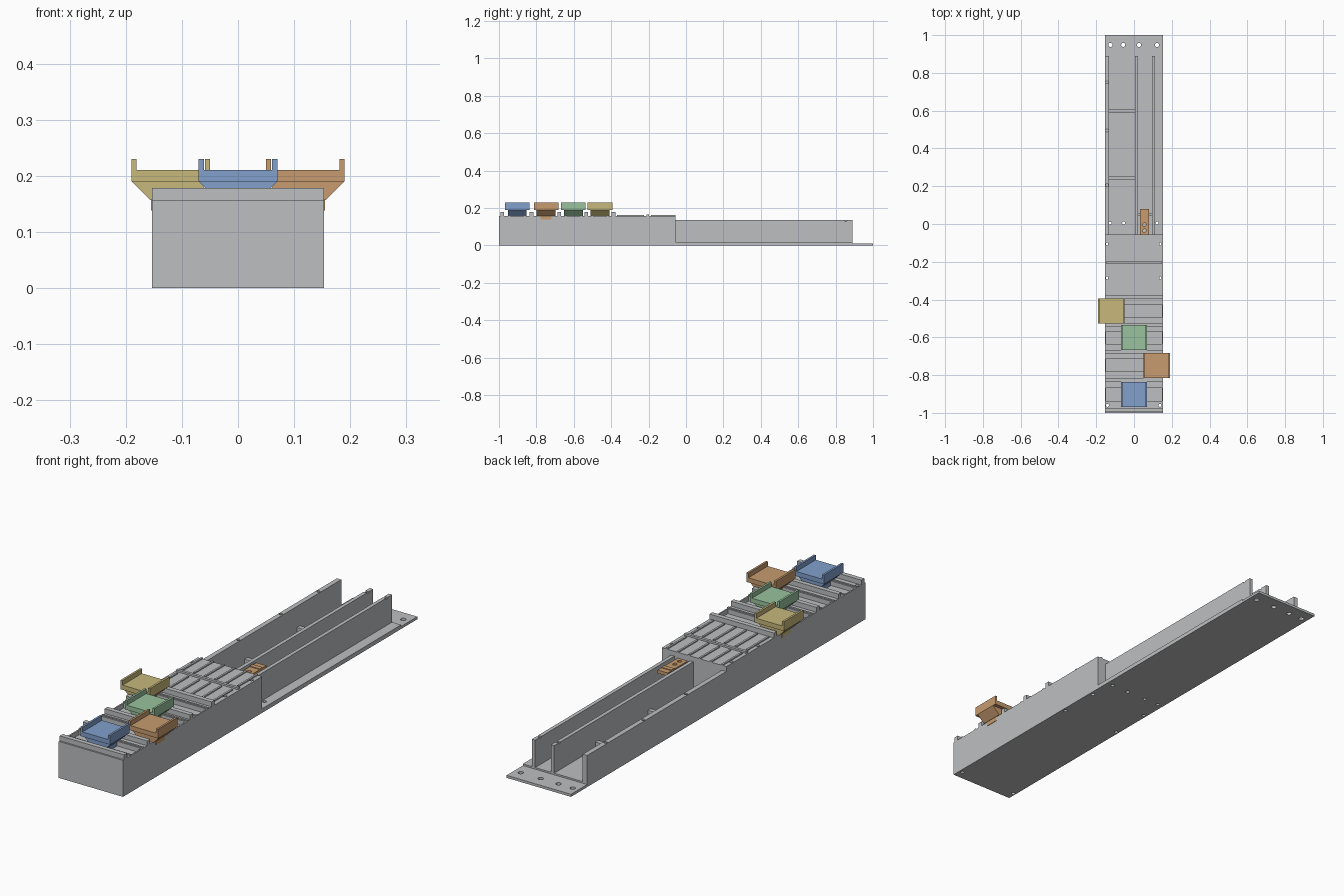
import bpy, bmesh, math
from mathutils import Matrix, Vector

if "Cube" in bpy.data.objects:
    bpy.data.objects.remove(bpy.data.objects["Cube"])


def material(name, rgb):
    m = bpy.data.materials.new(name)
    m.diffuse_color = (*rgb, 1)
    m.use_nodes = True
    m.node_tree.nodes["Principled BSDF"].inputs["Base Color"].default_value = m.diffuse_color
    return m


GREY = material("light grey", (0.51, 0.52, 0.53))
YELLOW = material("sand yellow", (0.57, 0.48, 0.20))
GREEN = material("soft green", (0.32, 0.54, 0.34))
ORANGE = material("copper orange", (0.57, 0.33, 0.16))
BLUE = material("soft blue", (0.22, 0.35, 0.60))


def add_box(bm, x0, x1, y0, y1, z0, z1):
    mat = Matrix.Translation(((x0 + x1) / 2, (y0 + y1) / 2, (z0 + z1) / 2))
    mat = mat @ Matrix.Diagonal((x1 - x0, y1 - y0, z1 - z0, 1))
    return bmesh.ops.create_cube(bm, size=1, matrix=mat)["verts"]


def add_hole(bm, x, y, r, z0=-0.1, z1=0.3):
    bmesh.ops.create_cone(bm, cap_ends=True, segments=16, radius1=r, radius2=r, depth=z1 - z0,
                          matrix=Matrix.Translation((x, y, (z0 + z1) / 2)))


def finish(name, bm, mat):
    me = bpy.data.meshes.new(name)
    bm.to_mesh(me)
    bm.free()
    ob = bpy.data.objects.new(name, me)
    bpy.context.collection.objects.link(ob)
    if mat:
        me.materials.append(mat)
    return ob


def boxes(name, mat, *dims):
    bm = bmesh.new()
    for d in dims:
        add_box(bm, *d)
    return finish(name, bm, mat)


def cut(ob, bm):
    cutter = finish("cutter", bm, None)
    cutter.hide_render = True
    mod = ob.modifiers.new("cut", 'BOOLEAN')
    mod.operation = 'DIFFERENCE'
    mod.solver = 'EXACT'
    mod.object = cutter
    bpy.context.view_layer.objects.active = ob
    bpy.ops.object.modifier_apply(modifier=mod.name)
    bpy.data.objects.remove(cutter)


W = 0.153                                  # half width
TOP = 0.157                                # top of the housing
BACK = -0.055                              # rear face of the housing
lanes = [-0.46, -0.602, -0.748, -0.903]    # tray lane centres

# housing with one groove per tray and screw holes through it
housing = boxes("housing", GREY, (-W, W, -1, BACK, 0, TOP))
bm = bmesh.new()
for y in lanes:
    add_box(bm, -0.147, 0.147, y - 0.034, y + 0.034, TOP - 0.02, TOP + 0.05)
cut(housing, bm)
bm = bmesh.new()
for x in (-0.141, 0.138):
    for y in (-0.96, -0.285, -0.105):
        add_hole(bm, x, y, 0.008)
cut(housing, bm)

# raised rails between the lanes
boxes("lane_rails", GREY, *[(-W, W, y - 0.01, y + 0.01, TOP, 0.178)
                            for y in (-0.983, -0.826, -0.677, -0.533, -0.388)])
# low guide strips alongside each groove
boxes("guide_strips", GREY, *[(-W, W, y + s * 0.042 - 0.004, y + s * 0.042 + 0.004, TOP, TOP + 0.004)
                              for y in lanes for s in (-1, 1)])

# ribbed deck
boxes("deck_ribs", GREY, *[(x - 0.004, x + 0.004, y0, y1, TOP, TOP + 0.005)
                           for x in (-0.133, -0.08, -0.027, 0.024, 0.077, 0.13)
                           for y0, y1 in ((-0.37, -0.225), (-0.187, BACK))])
boxes("deck_crossbar", GREY, (-0.147, 0.147, -0.21, -0.198, TOP, TOP + 0.008))

# rear floor and mounting flange
floor = boxes("channel_floor", GREY, (-W, W, BACK, 0.89, 0, 0.018))
bm = bmesh.new()
for x in (-0.127, -0.055, 0.04, 0.122):
    add_hole(bm, x, 0.005, 0.008)
cut(floor, bm)
flange = boxes("rear_flange", GREY, (-W, W, 0.89, 1, 0, 0.011))
bm = bmesh.new()
for x in (-0.125, -0.057, 0.027, 0.122):
    add_hole(bm, x, 0.948, 0.011)
cut(flange, bm)

# channel walls, with sockets in the wide one and notches in the thin ones
wide = boxes("left_wall", GREY, (-W, -0.132, BACK, 0.89, 0.018, 0.136))
bm = bmesh.new()
for y in (0.205, 0.495, 0.75):
    add_hole(bm, -0.143, y, 0.007, 0.1)
cut(wide, bm)
for name, x in (("middle_wall", 0.004), ("right_wall", 0.094)):
    wall = boxes(name, GREY, (x, x + 0.016, BACK, 0.89, 0.018, 0.136))
    bm = bmesh.new()
    add_box(bm, x - 0.01, x + 0.03, 0.848, 0.86, 0.131, 0.15)
    cut(wall, bm)

# low cross ribs on the channel floor
boxes("cross_ribs", GREY, *[(-0.132, 0.004, y - 0.01, y + 0.01, 0.018, 0.045)
                            for y in (0.243, 0.6)])

# small latch between the thin walls, carried by a pivot bar
latch = boxes("latch", ORANGE, (0.031, 0.079, BACK, 0.08, 0.118, 0.132))
bm = bmesh.new()
for y in (-0.035, -0.003):
    add_hole(bm, 0.055, y, 0.009)
cut(latch, bm)
boxes("latch_ridge", ORANGE, (0.031, 0.079, 0.035, 0.055, 0.132, 0.135))
boxes("latch_pivot", GREY, (0.02, 0.094, 0.045, 0.055, 0.108, 0.118))


# sliding trays: flared foot, platform and two side lips
def tray(name, mat, x, y):
    h, d = 0.07, 0.066
    bm = bmesh.new()
    add_box(bm, x - h, x + h, y - d, y + d, 0.19, 0.21)
    for s in (-1, 1):
        c = x + s * (h - 0.0045)
        add_box(bm, c - 0.0045, c + 0.0045, y - d, y + d, 0.21, 0.23)
    foot = add_box(bm, x - h, x + h, y - 0.05, y + 0.05, TOP, 0.19)
    for v in foot:
        if v.co.z < 0.17:
            v.co.x = x + (v.co.x - x) * 0.52
    add_box(bm, x - 0.035, x + 0.035, y - 0.03, y + 0.03, TOP - 0.019, TOP)
    finish(name, bm, mat)


tray("yellow_tray", YELLOW, -0.12, lanes[0])
tray("green_tray", GREEN, 0, lanes[1])
tray("orange_tray", ORANGE, 0.12, lanes[2])
tray("blue_tray", BLUE, 0, lanes[3])
